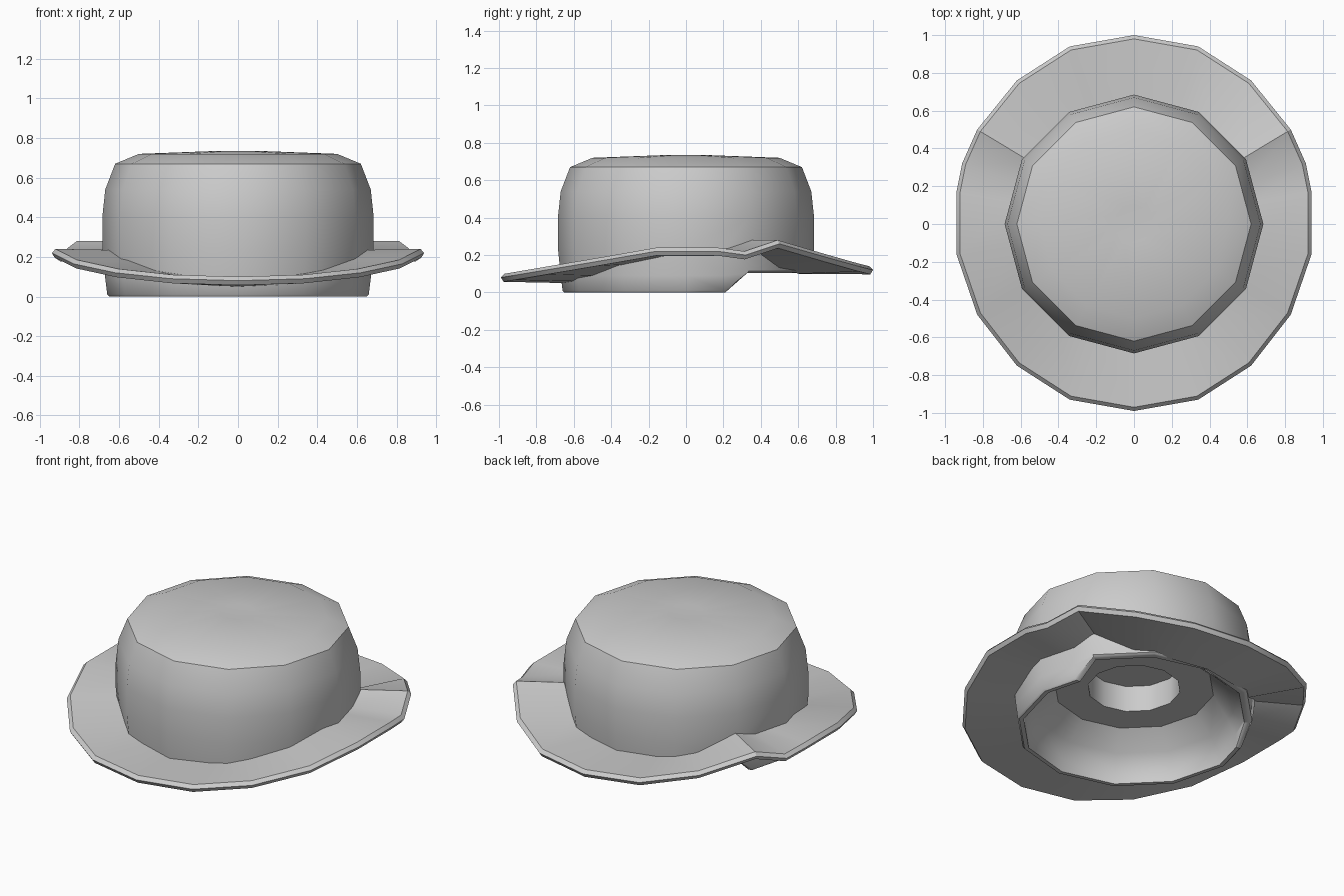
import bpy, bmesh
from math import sin, cos, pi, radians, hypot

if "Cube" in bpy.data.objects:
    bpy.data.objects.remove(bpy.data.objects["Cube"])


def finish(name, bm, angle):
    bmesh.ops.recalc_face_normals(bm, faces=bm.faces)
    mesh = bpy.data.meshes.new(name)
    bm.to_mesh(mesh)
    bm.free()
    obj = bpy.data.objects.new(name, mesh)
    bpy.context.collection.objects.link(obj)
    bpy.ops.object.select_all(action='DESELECT')
    obj.select_set(True)
    bpy.context.view_layer.objects.active = obj
    bpy.ops.object.shade_smooth_by_angle(angle=radians(angle))
    return obj


def skin(bm, rings, closed=False):
    """Join consecutive vertex rings with quads."""
    pairs = list(zip(rings, rings[1:]))
    if closed:
        pairs.append((rings[-1], rings[0]))
    for a, b in pairs:
        n = len(a)
        for i in range(n):
            j = (i + 1) % n
            bm.faces.new((a[i], a[j], b[j], b[i]))


# Crown: 12-sided profile, outside from top to rim, then the stepped inside
SIDES = 12
profile = [(0.10, 0.735), (0.50, 0.72), (0.62, 0.67), (0.67, 0.54),
           (0.685, 0.40), (0.685, 0.24), (0.67, 0.09), (0.66, 0.01),
           (0.65, 0.0), (0.625, 0.0), (0.62, 0.08), (0.56, 0.16),
           (0.45, 0.26), (0.26, 0.26), (0.26, 0.42)]
bm = bmesh.new()
rings = [[bm.verts.new((r * cos(2 * pi * i / SIDES), r * sin(2 * pi * i / SIDES), z))
          for i in range(SIDES)] for r, z in profile]
skin(bm, rings)
bm.faces.new(rings[-1])
tip = bm.verts.new((0, 0, 0.725))
for i in range(SIDES):
    bm.faces.new((rings[0][i], rings[0][(i + 1) % SIDES], tip))

# Raise the rim at the back of the crown
low = [f for f in bm.faces if min(v.co.z for v in f.verts) < 0.1]
geom = low + list({e for f in low for e in f.edges}) + list({v for f in low for v in f.verts})
bmesh.ops.bisect_plane(bm, geom=geom, plane_co=(0, 0.21, 0), plane_no=(0, 1, 0))
for v in bm.verts:
    if v.co.y > 0.28 and v.co.z < 0.12:
        v.co.z = 0.105 + v.co.z * 0.1
finish("crown", bm, 40)

# Brim: right half outline as x, y, outer height, inner height
half = [(0, -0.99, 0.10, 0.09), (0.34, -0.93, 0.11, 0.10), (0.62, -0.75, 0.14, 0.13),
        (0.83, -0.48, 0.185, 0.19), (0.94, -0.16, 0.24, 0.235), (0.94, 0.17, 0.24, 0.235),
        (0.91, 0.32, 0.22, 0.235), (0.83, 0.50, 0.28, 0.28), (0.62, 0.76, 0.205, 0.17),
        (0.34, 0.94, 0.155, 0.14), (0, 1.0, 0.14, 0.14)]
outline = half + [(-x, y, a, b) for x, y, a, b in half[-2:0:-1]]
bm = bmesh.new()


def brim_ring(scale, drop, inner=False):
    ring = []
    for x, y, z_out, z_in in outline:
        k = 0.64 / hypot(x, y) if inner else scale
        ring.append(bm.verts.new((x * k, y * k, (z_in if inner else z_out) - drop)))
    return ring


rings = [brim_ring(0, 0, True), brim_ring(0.98, 0), brim_ring(1, 0.02),
         brim_ring(0.985, 0.043), brim_ring(0, 0.04, True)]
skin(bm, rings, closed=True)
finish("brim", bm, 30)
